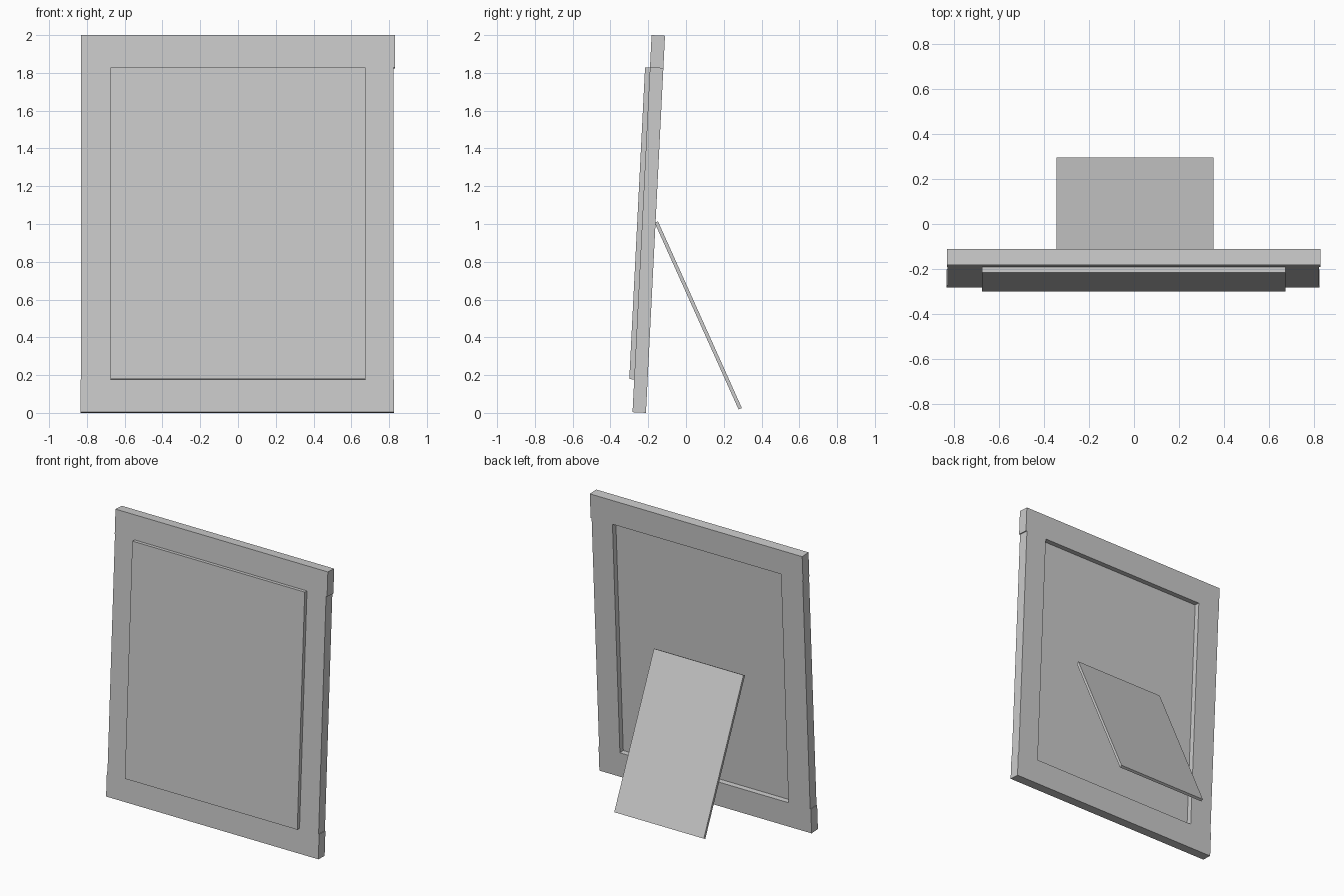
import bpy
import math
from mathutils import Matrix, Vector

cube = bpy.data.objects.get("Cube")
if cube:
    bpy.data.objects.remove(cube, do_unlink=True)

# Single plain grey finish
grey = bpy.data.materials.new("plain grey")
grey.use_nodes = True
colour = (0.6, 0.6, 0.6, 1)
grey.diffuse_color = colour
grey.node_tree.nodes["Principled BSDF"].inputs["Base Color"].default_value = colour


def slab(name, xs, ys, zs, matrix):
    """Box between three pairs of limits, placed by a matrix."""
    lows, highs = Vector((xs[0], ys[0], zs[0])), Vector((xs[1], ys[1], zs[1]))
    bpy.ops.mesh.primitive_cube_add(size=1)
    ob = bpy.context.object
    ob.name = ob.data.name = name
    ob.data.transform(Matrix.Translation((lows + highs) / 2)
                      @ Matrix.Diagonal((highs - lows).to_4d()))
    ob.matrix_world = matrix
    ob.data.materials.append(grey)
    return ob


# The frame leans back about its lower front edge
lean = Matrix.Translation((0, -0.283, 0.0036)) @ Matrix.Rotation(-0.0505, 4, "X")
height, depth = 1.999, 0.071
low, high = 0.174, 1.826
inner = 0.66

# Rails and stiles around the opening
slab("bottom_rail", (-0.835, 0.827), (0, depth), (0, low), lean)
slab("top_rail", (-0.832, 0.831), (0, depth), (high, height), lean)
slab("right_stile", (-0.83, -inner), (0, depth), (low, high), lean)
slab("left_stile", (inner, 0.823), (0, depth), (low, high), lean)

# Panel stands proud of the front and is recessed at the back
slab("picture_panel", (-0.676, 0.674), (-0.026, 0.033), (low, high), lean)

# Flat prop leg hinged at the middle of the back
top, foot = Vector((0, -0.157, 1.01)), Vector((0, 0.287, 0.022))
run = foot - top
prop = Matrix.Translation(top) @ Matrix.Rotation(math.atan2(run.y, -run.z), 4, "X")
slab("prop_leg", (-0.346, 0.355), (-0.0095, 0.0095), (-run.length, 0), prop)
